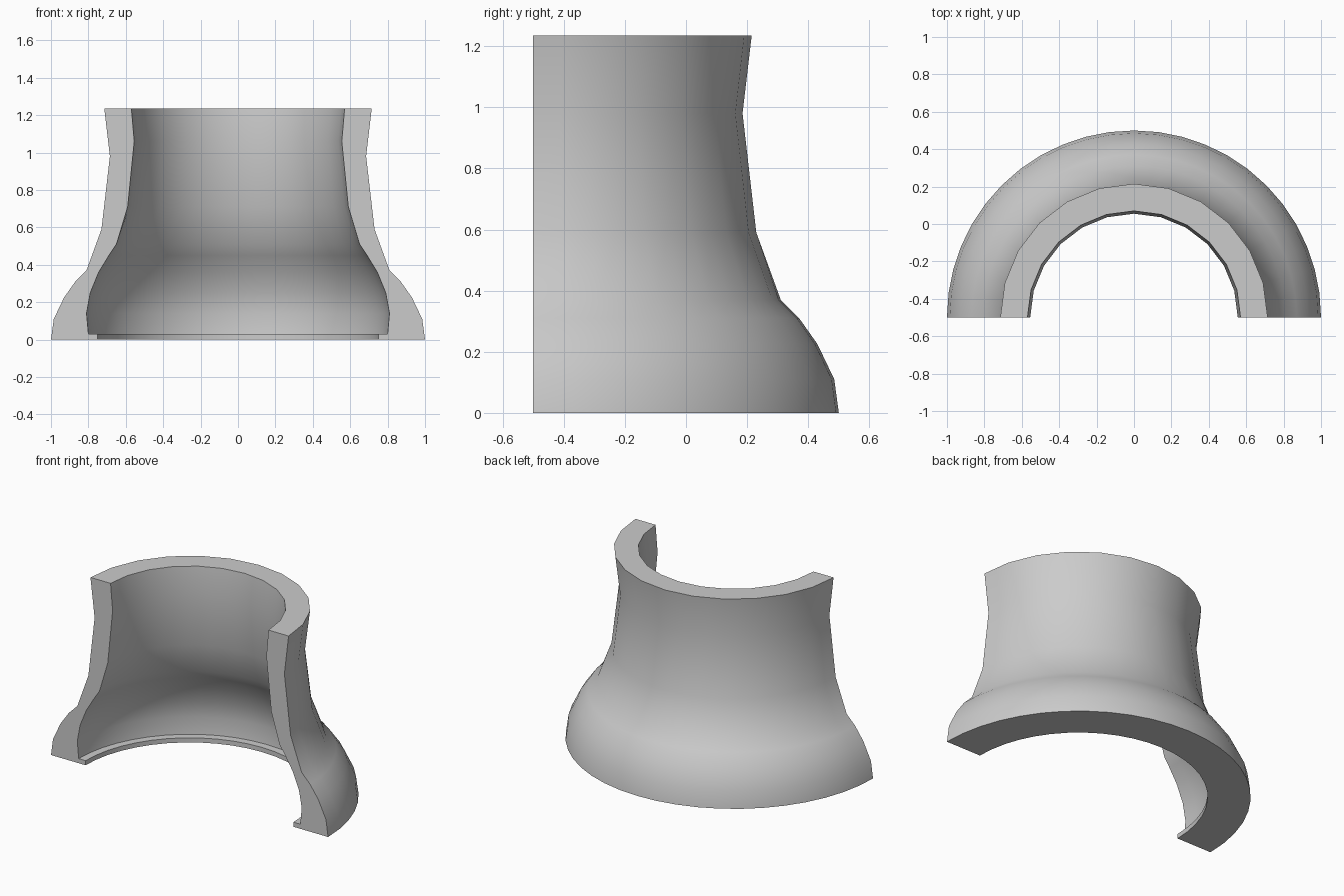
import bpy, bmesh, math

cube = bpy.data.objects.get("Cube")
if cube:
    bpy.data.objects.remove(cube)

# Single grey material
grey = bpy.data.materials.new("plain grey")
grey.use_nodes = True
colour = (0.6, 0.6, 0.6, 1)
grey.diffuse_color = colour
grey.node_tree.nodes["Principled BSDF"].inputs["Base Color"].default_value = colour

# Wall cross-section as (radius, height, coarse), up the outside and down the inside.
# Coarse rings belong to the neck, which has half as many sides as the flared base.
PROFILE = [
    (1.0, 0, False), (0.985, 0.11, False), (0.93, 0.225, False),
    (0.87, 0.31, False), (0.81, 0.37, False),
    (0.73, 0.59, True), (0.685, 0.98, True), (0.715, 1.235, True),
    (0.57, 1.235, True), (0.555, 1.06, True), (0.59, 0.71, True),
    (0.65, 0.51, False), (0.69, 0.45, False), (0.745, 0.36, False),
    (0.79, 0.25, False), (0.81, 0.14, False), (0.80, 0.03, False),
    (0.75, 0.03, False), (0.75, 0, False),
]
SIDES = 24
AXIS_Y = -0.5
CHORD = math.cos(math.pi / SIDES)


def profile_ring(bm, i):
    """Cross-section placed at step i of the half turn."""
    a = math.pi * i / SIDES
    ring = []
    for r, z, coarse in PROFILE:
        if coarse and i % 2:
            r *= CHORD
        ring.append(bm.verts.new((r * math.cos(a), AXIS_Y + r * math.sin(a), z)))
    return ring


# Half-turned hollow collar with flat cut ends
bm = bmesh.new()
rings = [profile_ring(bm, i) for i in range(SIDES + 1)]
count = len(PROFILE)
for a, b in zip(rings, rings[1:]):
    for j in range(count):
        k = (j + 1) % count
        bm.faces.new((a[j], b[j], b[k], a[k]))
bm.faces.new(rings[0])
bm.faces.new(rings[-1])
bmesh.ops.recalc_face_normals(bm, faces=bm.faces[:])

mesh = bpy.data.meshes.new("half_collar")
bm.to_mesh(mesh)
bm.free()
mesh.materials.append(grey)
collar = bpy.data.objects.new("half_collar", mesh)
bpy.context.collection.objects.link(collar)

bpy.ops.object.select_all(action='DESELECT')
collar.select_set(True)
bpy.context.view_layer.objects.active = collar
bpy.ops.object.shade_smooth_by_angle(angle=math.radians(40))
